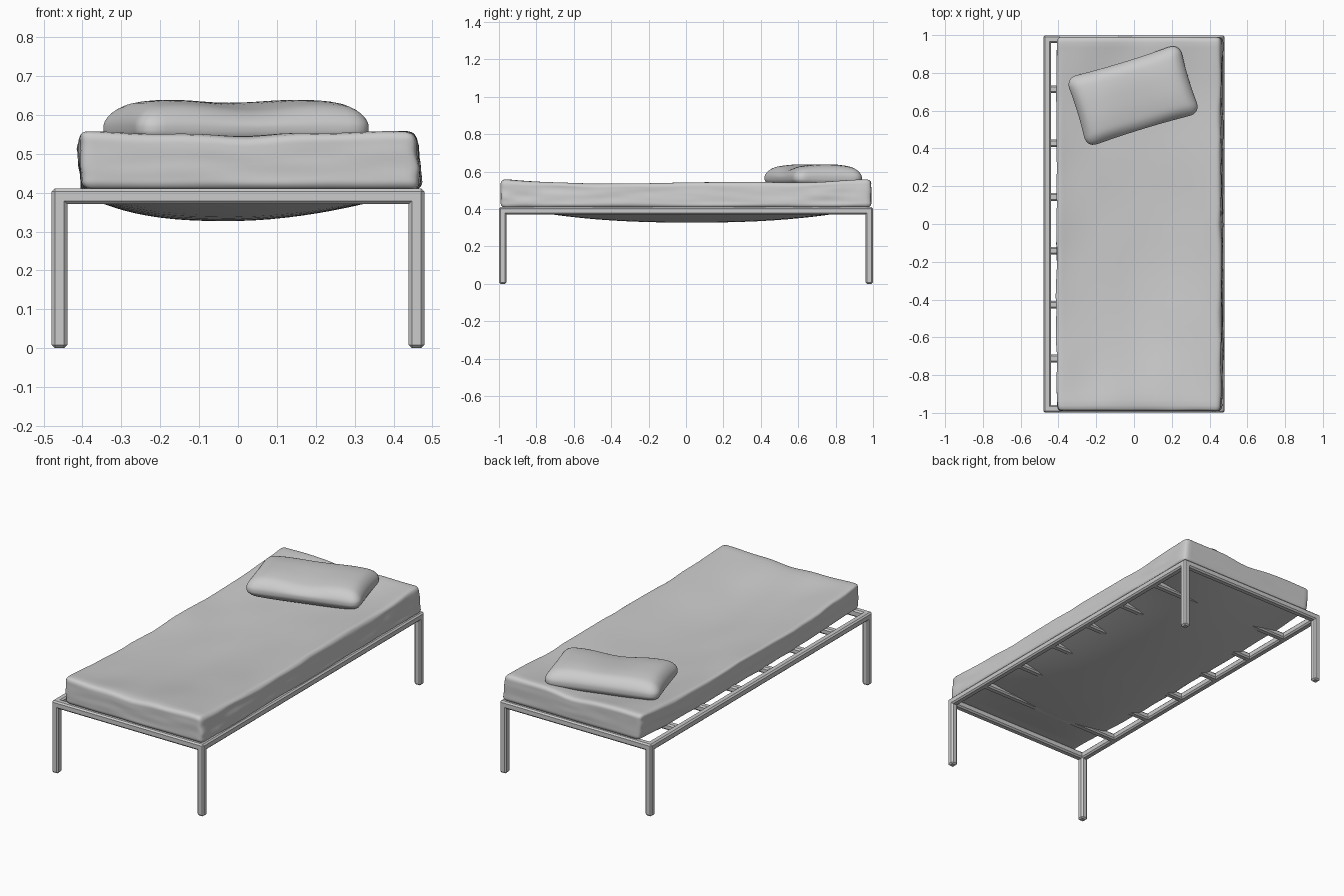
import bpy, bmesh, math
from mathutils import Vector, Matrix, noise

if "Cube" in bpy.data.objects:
    bpy.data.objects.remove(bpy.data.objects["Cube"])


def bar(name, size, loc, bevel=0.008):
    """Chamfered square tube."""
    bpy.ops.mesh.primitive_cube_add(size=1, location=loc)
    ob = bpy.context.object
    ob.name = name
    ob.scale = size
    bpy.ops.object.transform_apply(location=False, rotation=False, scale=True)
    mod = ob.modifiers.new("chamfer", 'BEVEL')
    mod.width = bevel
    mod.segments = 1
    return ob


def soft_block(name, half, radius, cuts, deform):
    """Dense rounded box, then shaped by deform(co)."""
    bm = bmesh.new()
    bmesh.ops.create_cube(bm, size=2)
    bmesh.ops.subdivide_edges(bm, edges=bm.edges[:], cuts=cuts, use_grid_fill=True)
    for v in bm.verts:
        p = Vector([math.copysign((1 - (1 - min(abs(c), 1)) ** 1.7) * h, c)
                    for c, h in zip(v.co, half)])
        core = Vector([max(-(h - radius), min(h - radius, c)) for c, h in zip(p, half)])
        d = p - core
        if d.length > 1e-6:
            p = core + d.normalized() * radius
        v.co = deform(p)
    me = bpy.data.meshes.new(name)
    bm.to_mesh(me)
    bm.free()
    ob = bpy.data.objects.new(name, me)
    bpy.context.collection.objects.link(ob)
    me.shade_smooth()
    return ob


# Frame: legs and rails
T = 0.04
X, Y, TOP = 0.479 - T / 2, 0.999 - T / 2, 0.411
for sx, xn in ((-1, "left"), (1, "right")):
    for sy, yn in ((-1, "front"), (1, "back")):
        bar(f"{yn}_{xn}_leg", (T, T, TOP - 0.003), (sx * X, sy * Y, (TOP - 0.003) / 2))
    bar(f"{xn}_rail", (T, 2 * Y + T, T), (sx * X, 0, TOP - T / 2))
for sy, yn in ((-1, "front"), (1, "back")):
    bar(f"{yn}_rail", (2 * X + T, T, T), (0, sy * Y, TOP - T / 2))

# Cross slats
for i in range(6):
    bar(f"slat_{i + 1}", (2 * X, T, 0.036), (0, -0.712 + i * 0.285, 0.389))

# Mattress, sagging through the frame
MH = (0.436, 0.99, 0.075)
MC = Vector((0.03, 0, 0.482))


def sag(x, y):
    left = x < -0.02
    u = abs(x + 0.02) / (0.41 if left else 0.47)
    v = abs(y - 0.03) / 0.96
    return max(0, 1 - u ** (2.8 if left else 1.8)) * max(0, 1 - v ** 2.4)


def shape_mattress(p):
    q = p + MC
    t = (p.z + MH[2]) / (2 * MH[2])
    f, v = sag(q.x, q.y), p.y / MH[1]
    edge_dip = 0.017 * (1 - v ** 4) + 0.014 * v ** 8 * math.exp(-((q.x - 0.03) / 0.1) ** 2)
    n = noise.noise(Vector((p.x * 5, p.y * 3.5, p.z * 8)))
    q.z -= (1 - t) * 0.08 * f + t * (0.047 * f + edge_dip - 0.008 * n)
    # lightly creased sides
    w = noise.noise(Vector((p.x * 6, p.y * 8, p.z * 25)))
    if abs(p.x) > MH[0] - 0.03:
        q.x += 0.007 * w
    if abs(p.y) > MH[1] - 0.03:
        q.y += 0.002 * w
    q.x -= 0.012 * (t - 0.5)
    return q


soft_block("mattress", MH, 0.025, 31, shape_mattress)

# Pillow, plump ends and a dented middle
PH = (0.317, 0.194, 0.066)
TURN = Matrix.Rotation(math.radians(17), 3, 'Z')


def shape_pillow(p):
    u, v = p.x / PH[0], p.y / PH[1]
    q = p.copy()
    thick = (1 - 0.35 * abs(v) ** 2.5) * (1 - 0.3 * abs(u) ** 4)
    if p.z > 0:
        thick *= 1.22 * (1 - 0.3 * math.exp(-(u / 0.45) ** 2) * (0.65 - 0.5 * v))
    q.z *= thick
    q.x *= 1 - 0.03 * (1 - v * v)
    q.y *= 1 - 0.05 * (1 - u * u)
    return TURN @ q + Vector((-0.005, 0.68, 0.564))


soft_block("pillow", PH, 0.06, 23, shape_pillow)
